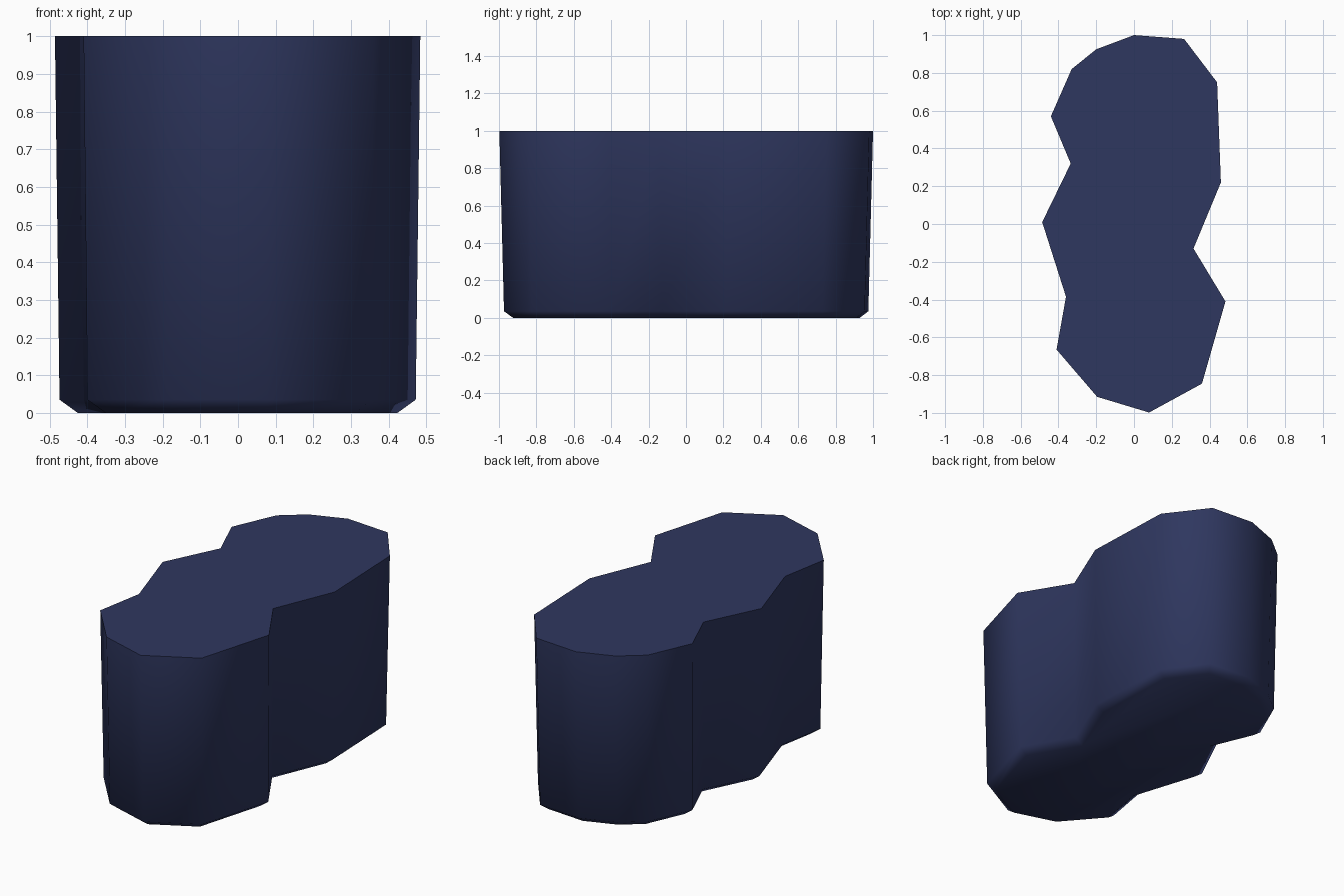
import bpy
import bmesh
import math

cube = bpy.data.objects.get("Cube")
if cube:
    bpy.data.objects.remove(cube, do_unlink=True)

# Flat navy material
navy = bpy.data.materials.new("navy blue")
colour = (0.028, 0.038, 0.115, 1.0)
navy.use_nodes = True
navy.diffuse_color = colour
navy.node_tree.nodes["Principled BSDF"].inputs["Base Color"].default_value = colour

# Outline of the top, counter-clockwise from the back
OUTLINE = [
    (0, 1), (-0.2, 0.925), (-0.33, 0.82), (-0.44, 0.57),
    (-0.335, 0.32), (-0.486, 0.01), (-0.36, -0.385), (-0.41, -0.665),
    (-0.195, -0.915), (0.08, -0.998), (0.36, -0.845), (0.484, -0.41),
    (0.315, -0.13), (0.46, 0.22), (0.44, 0.75), (0.265, 0.98),
]
HEIGHT = 1.0
CHAMFER_HEIGHT = 0.035
CHAMFER_INSET = 0.045
TAPER = 0.975

bm = bmesh.new()


def ring(scale, z):
    return [bm.verts.new((x * scale, y * scale, z)) for x, y in OUTLINE]


# Slightly tapered wall with flat caps
top = ring(1.0, HEIGHT)
low = ring(TAPER, CHAMFER_HEIGHT)
count = len(OUTLINE)
for i in range(count):
    j = (i + 1) % count
    bm.faces.new((low[i], low[j], top[j], top[i]))
bm.faces.new(top)
base = bm.faces.new(low[::-1])
bm.normal_update()

# Chamfered foot
bmesh.ops.inset_region(bm, faces=[base], thickness=CHAMFER_INSET,
                       use_even_offset=True, use_boundary=True)
for v in base.verts:
    v.co.z = 0.0
bmesh.ops.recalc_face_normals(bm, faces=bm.faces[:])

mesh = bpy.data.meshes.new("wavy_block")
bm.to_mesh(mesh)
bm.free()
mesh.materials.append(navy)
block = bpy.data.objects.new("wavy_block", mesh)
bpy.context.collection.objects.link(block)

# Smooth wall and foot, crisp top rim
bpy.ops.object.select_all(action='DESELECT')
block.select_set(True)
bpy.context.view_layer.objects.active = block
bpy.ops.object.shade_smooth_by_angle(angle=math.radians(60))
